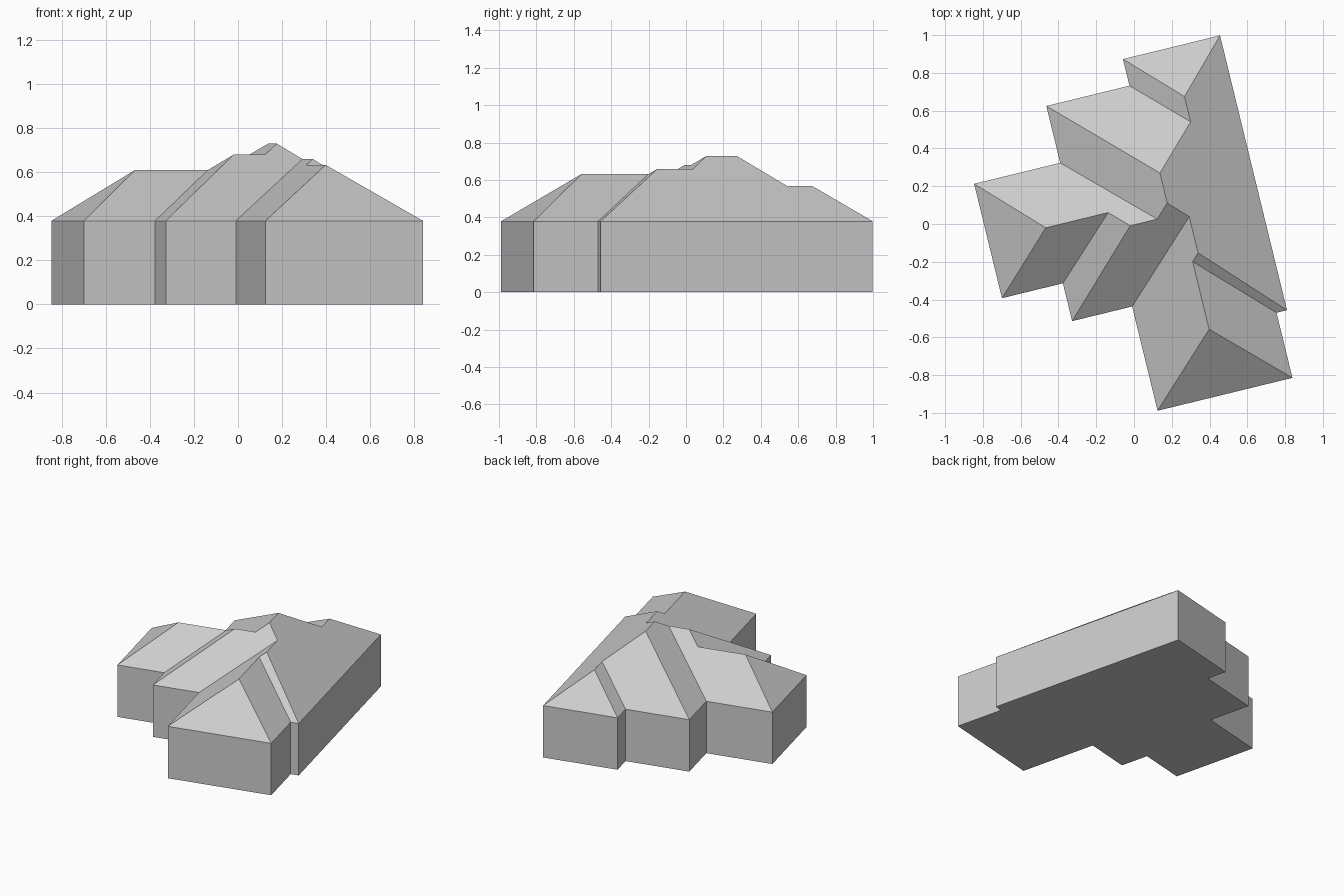
import bpy
import bmesh
import math

if "Cube" in bpy.data.objects:
    bpy.data.objects.remove(bpy.data.objects["Cube"], do_unlink=True)

EAVE = 0.379
TURN = math.radians(13.7)

# Each wall line: (position across the plan, roof slope rising from it)
far_west, mid_west = (-0.772, 0.735), (-0.44, 0.717)
inner_west, front_west = (-0.303, 0.70), (-0.113, 0.69)
back_west = (0.15, 0.70)
front_east, main_east = (0.622, 0.69), (0.679, 0.727)
front_south, step_south = (-0.99, 0.715), (-0.635, 0.69)
mid_south, wing_south = (-0.422, 0.718), (-0.216, 0.75)
wing_north, mid_north, back_north = (0.407, 0.73), (0.717, 0.719), (0.862, 0.70)

# Overlapping hipped wings: west, east, south, north walls
WINGS = {
    "main_hall": (inner_west, main_east, mid_south, mid_north),
    "front_wing": (front_west, front_east, front_south, mid_north),
    "east_hall": (front_west, main_east, step_south, mid_north),
    "middle_wing": (mid_west, main_east, mid_south, wing_north),
    "west_wing": (far_west, main_east, wing_south, wing_north),
    "back_wing": (back_west, main_east, step_south, back_north),
}

grey = bpy.data.materials.new("plain_grey")
grey.use_nodes = True
grey.diffuse_color = (0.6, 0.6, 0.6, 1)
grey.node_tree.nodes["Principled BSDF"].inputs["Base Color"].default_value = (0.6, 0.6, 0.6, 1)


def ridge(a, b, c, d):
    """Ridge between slopes a and b, hipped at ends c and d."""
    rise = (b[0] - a[0]) / (1 / a[1] + 1 / b[1])
    return rise, a[0] + rise / a[1], c[0] + rise / c[1], d[0] - rise / d[1]


def hipped_block(name, walls):
    w, e, s, n = walls
    plan = [(w[0], s[0]), (e[0], s[0]), (e[0], n[0]), (w[0], n[0])]
    points = [(x, y, z) for z in (0, EAVE) for x, y in plan]
    faces = [(3, 2, 1, 0)]
    faces += [(i, (i + 1) % 4, (i + 1) % 4 + 4, i + 4) for i in range(4)]
    if e[0] - w[0] < n[0] - s[0]:
        rise, mid, lo, hi = ridge(w, e, s, n)
        points += [(mid, lo, EAVE + rise), (mid, hi, EAVE + rise)]
        faces += [(4, 5, 8), (5, 6, 9, 8), (6, 7, 9), (7, 4, 8, 9)]
    else:
        rise, mid, lo, hi = ridge(s, n, w, e)
        points += [(lo, mid, EAVE + rise), (hi, mid, EAVE + rise)]
        faces += [(4, 5, 9, 8), (5, 6, 9), (6, 7, 8, 9), (7, 4, 8)]
    mesh = bpy.data.meshes.new(name)
    mesh.from_pydata(points, [], faces)
    mesh.materials.append(grey)
    block = bpy.data.objects.new(name, mesh)
    bpy.context.scene.collection.objects.link(block)
    return block


# Fuse the wings into one building
blocks = [hipped_block(name, walls) for name, walls in WINGS.items()]
house = blocks[0]
for wing in blocks[1:]:
    wing.hide_render = True
    fuse = house.modifiers.new("fuse_" + wing.name, "BOOLEAN")
    fuse.operation = "UNION"
    fuse.solver = "EXACT"
    fuse.object = wing
bpy.context.view_layer.update()
graph = bpy.context.evaluated_depsgraph_get()
fused = bpy.data.meshes.new_from_object(house.evaluated_get(graph))
house.modifiers.clear()
house.data = fused
house.name = "hipped_roof_house"
for wing in blocks[1:]:
    bpy.data.objects.remove(wing, do_unlink=True)

# Merge coplanar pieces into clean wall and roof faces
bm = bmesh.new()
bm.from_mesh(fused)
bmesh.ops.remove_doubles(bm, verts=bm.verts, dist=0.0005)
bmesh.ops.dissolve_limit(bm, angle_limit=math.radians(0.5), verts=bm.verts, edges=bm.edges)
bmesh.ops.recalc_face_normals(bm, faces=bm.faces)
bm.to_mesh(fused)
bm.free()

# Turn the building on its plot
house.rotation_euler.z = TURN
